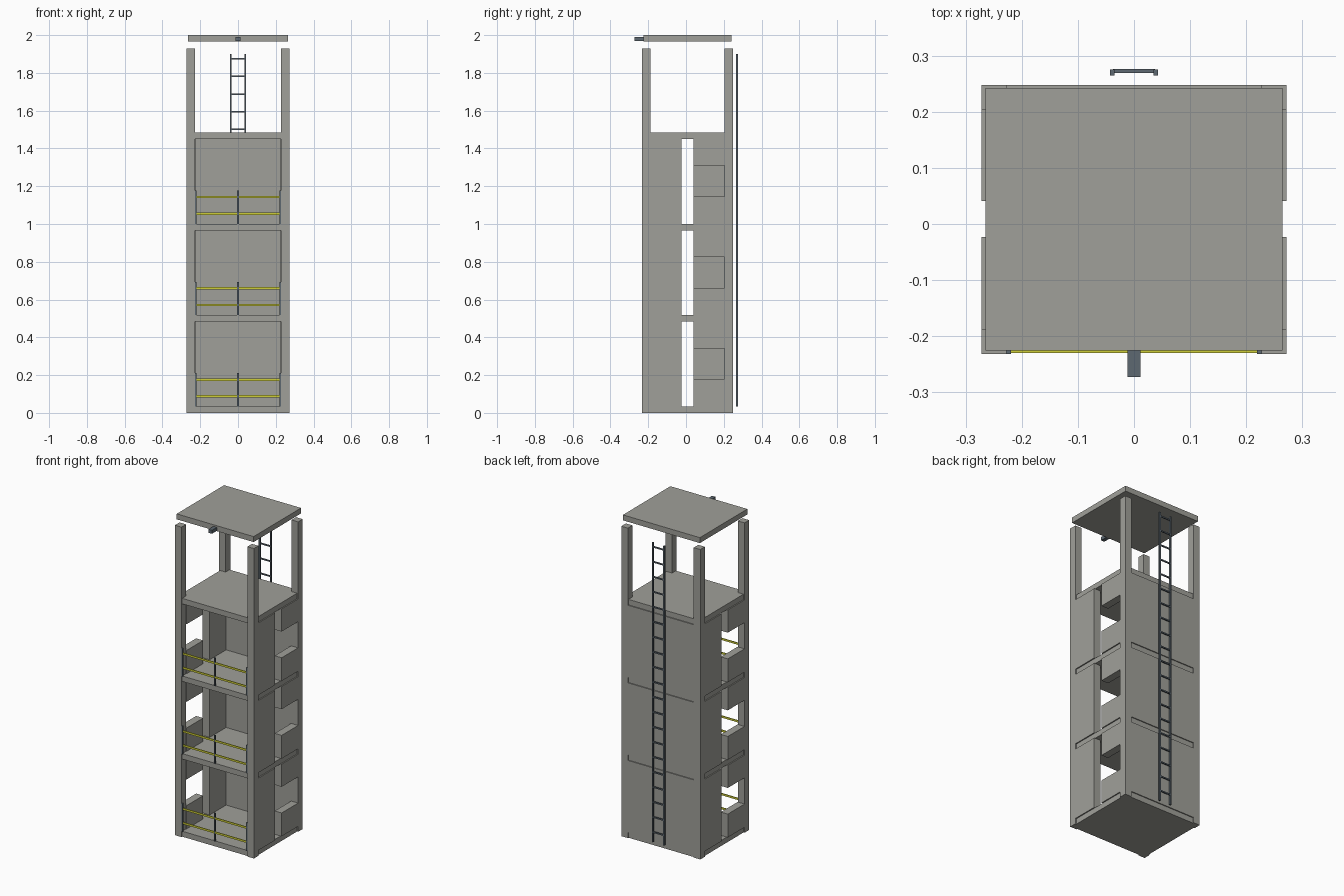
import bpy, bmesh

if "Cube" in bpy.data.objects:
    bpy.data.objects.remove(bpy.data.objects["Cube"])


def material(name, rgb):
    m = bpy.data.materials.new(name)
    m.diffuse_color = (*rgb, 1)
    m.use_nodes = True
    m.node_tree.nodes["Principled BSDF"].inputs["Base Color"].default_value = m.diffuse_color
    return m


CONCRETE = material("concrete_grey", (0.35, 0.35, 0.32))
STEEL = material("slate_steel", (0.11, 0.14, 0.165))
YELLOW = material("safety_yellow", (0.62, 0.62, 0.04))


def boxes(name, mat, spans):
    """One object made of boxes given as (x0, x1, y0, y1, z0, z1)."""
    bm = bmesh.new()
    for x0, x1, y0, y1, z0, z1 in spans:
        vs = bmesh.ops.create_cube(bm, size=1)["verts"]
        for v in vs:
            v.co = (x1 if v.co.x > 0 else x0,
                    y1 if v.co.y > 0 else y0,
                    z1 if v.co.z > 0 else z0)
    me = bpy.data.meshes.new(name)
    bm.to_mesh(me)
    bm.free()
    me.materials.append(mat)
    ob = bpy.data.objects.new(name, me)
    bpy.context.collection.objects.link(ob)
    return ob


XO, XI = 0.272, 0.227              # post outer / inner x
YF, YFI = -0.232, -0.187           # front post
YBI, YB = 0.203, 0.248             # back post
STEP, SLAB = 0.4833, 0.034         # storey height, slab thickness
GAP0, GAP1 = -0.023, 0.041         # vertical slot in the side walls
WALL_IN = 0.224                    # inner face of the side walls

# Corner posts
for side, sx in (("left", -1), ("right", 1)):
    xs = sorted((sx * XO, sx * XI))
    boxes(f"front_{side}_post", CONCRETE, [(*xs, YF, YFI, 0, 1.93)])
    boxes(f"back_{side}_post", CONCRETE, [(*xs, YBI, YB, 0, 1.93)])

# Floor slabs, edges set back slightly from the walls
for k in range(4):
    z = k * STEP
    boxes(f"floor_slab_{k}", CONCRETE, [(-0.265, 0.265, -0.225, 0.242, z, z + SLAB)])

# Floating roof and its projecting beam
boxes("roof", CONCRETE, [(-0.265, 0.265, -0.225, 0.242, 1.966, 2.0)])
boxes("roof_beam", STEEL, [(-0.012, 0.012, -0.273, -0.2, 1.968, 1.99)])

for k in range(3):
    base = k * STEP
    z0, z1 = base + SLAB, base + STEP
    w0, w1 = base + 0.179, base + 0.342      # window sill and head

    # Back wall
    boxes(f"back_wall_{k}", CONCRETE, [(-XI, XI, YBI, YB, z0, z1)])

    # Side walls: right has its window at the back, left at the front
    front, back = (YFI, GAP0), (GAP1, YBI)
    for side, sx, solid, opened in (("right", 1, front, back), ("left", -1, back, front)):
        xs = sorted((sx * XO, sx * WALL_IN))
        boxes(f"{side}_wall_{k}", CONCRETE, [
            (*xs, *solid, z0, z1),
            (*xs, *opened, z0, w0),
            (*xs, *opened, w1, z1)])

    # Guard rail: three uprights and two yellow bars
    boxes(f"rail_uprights_{k}", STEEL,
          [(x - 0.004, x + 0.004, -0.232, -0.224, z0, z0 + 0.176)
           for x in (-0.223, 0, 0.223)])
    boxes(f"guard_rails_{k}", YELLOW,
          [(-0.222, 0.222, -0.23, -0.225, base + h - 0.006, base + h + 0.006)
           for h in (0.088, 0.176)])

# Ladder on the back
boxes("ladder_rails", STEEL,
      [(x - 0.004, x + 0.004, 0.265, 0.275, 0.035, 1.9) for x in (-0.039, 0.039)])
boxes("ladder_rungs", STEEL,
      [(-0.037, 0.037, 0.269, 0.276, z - 0.004, z + 0.004)
       for z in (1.875 - 0.0935 * i for i in range(20))])
